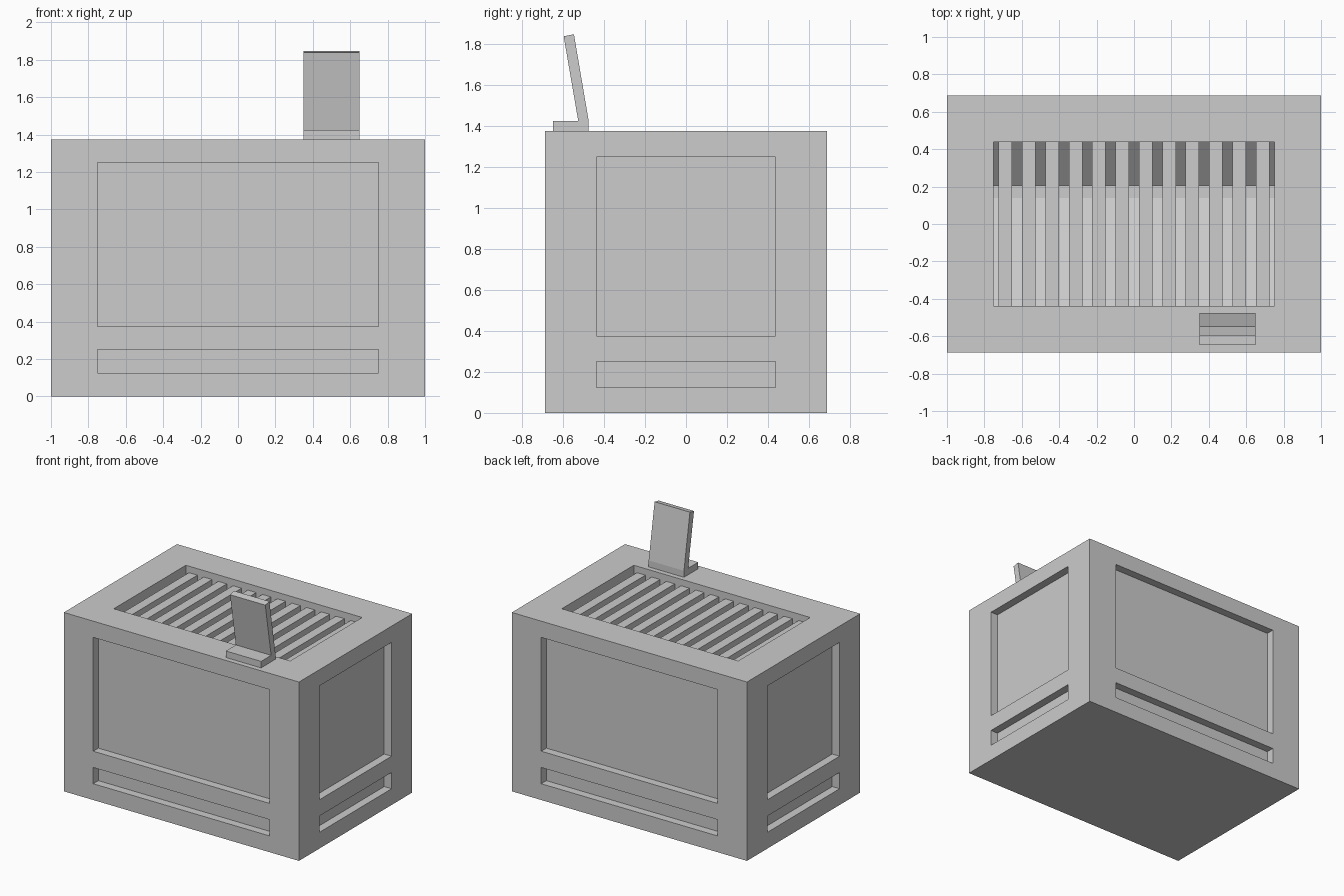
import bpy
import bmesh
from mathutils import Vector

old = bpy.data.objects.get("Cube")
if old:
    bpy.data.objects.remove(old, do_unlink=True)

HX, HY, H = 1.0, 0.6875, 1.375      # cabinet half sizes and height
OX, OY, DEPTH = 0.75, 0.4375, 0.0625  # opening half sizes, recess depth

grey = bpy.data.materials.new("light_grey")
grey.use_nodes = True
colour = (0.604, 0.604, 0.604, 1)
grey.diffuse_color = colour
grey.node_tree.nodes["Principled BSDF"].inputs["Base Color"].default_value = colour


def add_box(bm, lo, hi):
    lo, hi = Vector(lo), Vector(hi)
    cube = bmesh.ops.create_cube(bm, size=1)
    for v in cube["verts"]:
        v.co = (lo + hi) / 2 + v.co * (hi - lo)


def add_profile(bm, points, x0, x1):
    """Extrude a (y, z) outline along x."""
    face = bm.faces.new([bm.verts.new((x0, y, z)) for y, z in points])
    out = bmesh.ops.extrude_face_region(bm, geom=[face])
    for v in out["geom"]:
        if isinstance(v, bmesh.types.BMVert):
            v.co.x = x1


def finish(bm, name):
    bmesh.ops.recalc_face_normals(bm, faces=bm.faces)
    mesh = bpy.data.meshes.new(name)
    bm.to_mesh(mesh)
    bm.free()
    mesh.materials.append(grey)
    obj = bpy.data.objects.new(name, mesh)
    bpy.context.collection.objects.link(obj)
    return obj


# Cabinet block
bm = bmesh.new()
add_box(bm, (-HX, -HY, 0), (HX, HY, H))
cabinet = finish(bm, "cabinet")

# Recessed panels on all four sides, and the sloped well in the top
bm = bmesh.new()
for z0, z1 in ((0.375, 1.25), (0.125, 0.25)):
    for s in (-1, 1):
        y0, y1 = sorted((s * (HY - DEPTH), s * (HY + 0.1)))
        add_box(bm, (-OX, y0, z0), (OX, y1, z1))
        x0, x1 = sorted((s * (HX - DEPTH), s * (HX + 0.1)))
        add_box(bm, (x0, -OY, z0), (x1, OY, z1))
well = [(-OY, 1.5), (OY, 1.5), (OY, 1.25), (0.205, 1.06), (0.14, 1.06), (-OY, 1.25)]
add_profile(bm, well, -OX, OX)
cutter = finish(bm, "recess_cutter")
cutter.hide_render = True

cut = cabinet.modifiers.new("recesses", "BOOLEAN")
cut.operation = "DIFFERENCE"
cut.solver = "EXACT"
cut.object = cutter
bpy.context.view_layer.objects.active = cabinet
bpy.ops.object.modifier_apply(modifier=cut.name)
bpy.data.objects.remove(cutter, do_unlink=True)

# Row of grille slats across the well
bm = bmesh.new()
for i in range(12):
    x = -0.6875 + i * 0.125
    add_box(bm, (x - 0.036, -OY, 1.25), (x + 0.036, OY, H - 0.05))
finish(bm, "grille_slats")

# Leaning display plate with its foot
bm = bmesh.new()
stand = [(-0.648, H), (-0.475, H), (-0.475, 1.425), (-0.547, 1.848),
         (-0.597, 1.838), (-0.526, 1.425), (-0.648, 1.425)]
add_profile(bm, stand, 0.35, 0.65)
finish(bm, "display_stand")
